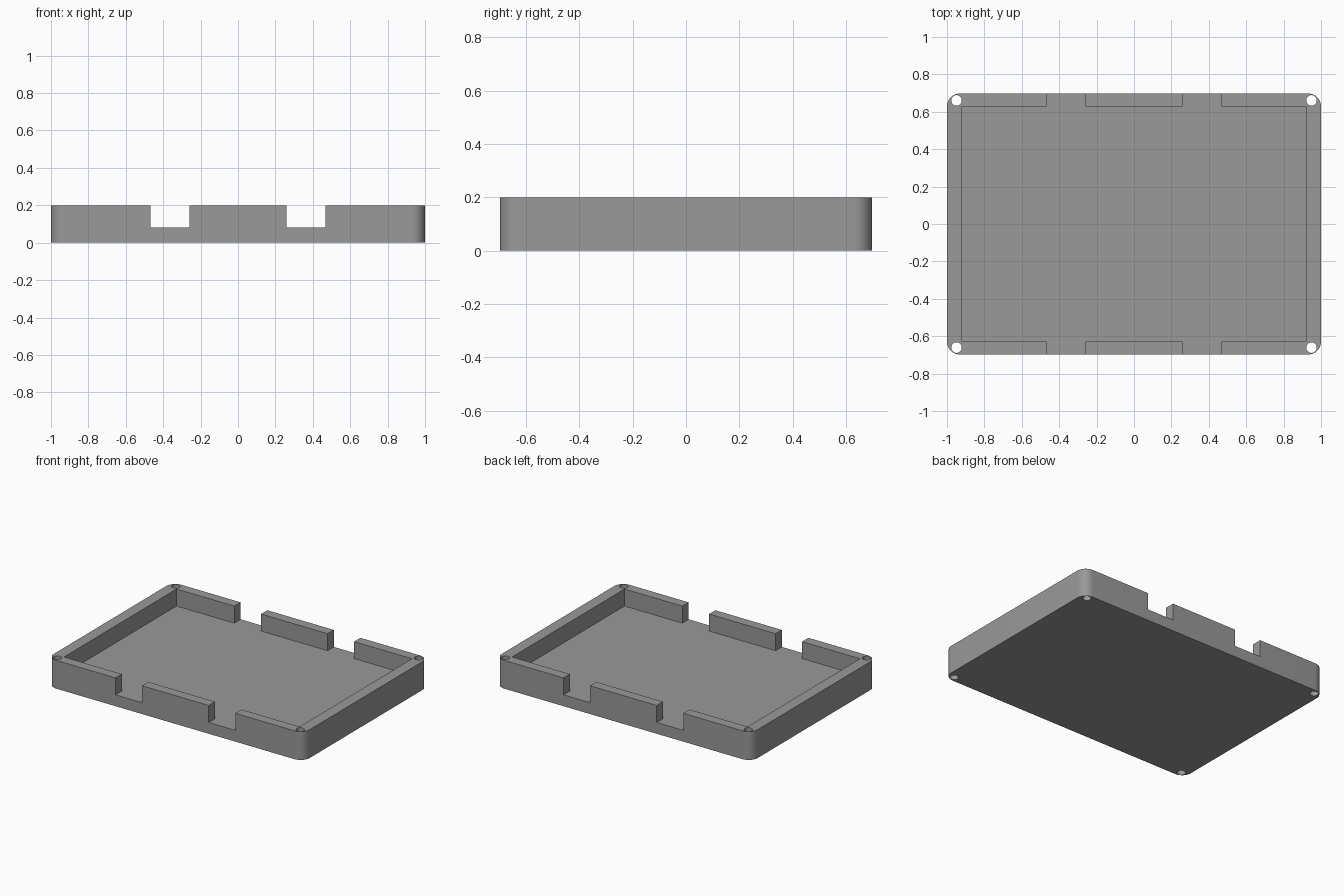
import bpy
import bmesh
from math import cos, sin, pi, radians

if "Cube" in bpy.data.objects:
    bpy.data.objects.remove(bpy.data.objects["Cube"], do_unlink=True)

HALF_X, HALF_Y, HEIGHT, FLOOR = 1.0, 0.698, 0.2, 0.08
CORNER = 0.07
INNER_X, INNER_Y = 0.92, 0.628
NOTCH_IN, NOTCH_OUT = 0.26, 0.468
HOLE_X, HOLE_Y, HOLE_R = 0.949, 0.661, 0.028

grey = bpy.data.materials.new("mid_grey")
grey.use_nodes = True
colour = (0.32, 0.32, 0.32, 1)
grey.diffuse_color = colour
grey.node_tree.nodes["Principled BSDF"].inputs["Base Color"].default_value = colour


def prism(name, outlines, z0, z1):
    """Extrude counter-clockwise outlines between two heights."""
    bm = bmesh.new()
    for pts in outlines:
        face = bm.faces.new([bm.verts.new((x, y, z0)) for x, y in pts])
        top = bmesh.ops.extrude_face_region(bm, geom=[face], use_keep_orig=True)["geom"]
        moved = [v for v in top if isinstance(v, bmesh.types.BMVert)]
        bmesh.ops.translate(bm, verts=moved, vec=(0, 0, z1 - z0))
    bmesh.ops.recalc_face_normals(bm, faces=bm.faces)
    mesh = bpy.data.meshes.new(name)
    bm.to_mesh(mesh)
    bm.free()
    mesh.materials.append(grey)
    obj = bpy.data.objects.new(name, mesh)
    bpy.context.collection.objects.link(obj)
    return obj


def arc(cx, cy, r, start, sweep, steps):
    return [(cx + r * cos(start + sweep * i / steps), cy + r * sin(start + sweep * i / steps))
            for i in range(steps + 1)]


# Outer block with rounded vertical corners
outline = []
for i, (sx, sy) in enumerate([(1, 1), (-1, 1), (-1, -1), (1, -1)]):
    outline += arc(sx * (HALF_X - CORNER), sy * (HALF_Y - CORNER), CORNER, i * pi / 2, pi / 2, 12)
tray = prism("tray", [outline], 0, HEIGHT)

# Cavity outline, reaching through the long walls at the four notches
out_y = HALF_Y + 0.1
quarter = [(INNER_X, INNER_Y), (NOTCH_OUT, INNER_Y), (NOTCH_OUT, out_y),
           (NOTCH_IN, out_y), (NOTCH_IN, INNER_Y)]
half = quarter + [(-x, y) for x, y in reversed(quarter)]
cavity = prism("cavity_cutter", [half + [(-x, -y) for x, y in half]], FLOOR, HEIGHT + 0.1)

# Screw holes through the corners
holes = prism("hole_cutter",
              [arc(sx * HOLE_X, sy * HOLE_Y, HOLE_R, 0, 2 * pi, 32)[:-1]
               for sx in (-1, 1) for sy in (-1, 1)], -0.1, HEIGHT + 0.1)

bpy.ops.object.select_all(action="DESELECT")
tray.select_set(True)
bpy.context.view_layer.objects.active = tray
for cutter in (cavity, holes):
    cutter.hide_render = True
    mod = tray.modifiers.new(cutter.name, "BOOLEAN")
    mod.operation = "DIFFERENCE"
    mod.solver = "EXACT"
    mod.object = cutter
    bpy.ops.object.modifier_apply(modifier=mod.name)
    bpy.data.objects.remove(cutter, do_unlink=True)

bpy.ops.object.shade_smooth_by_angle(angle=radians(30))
